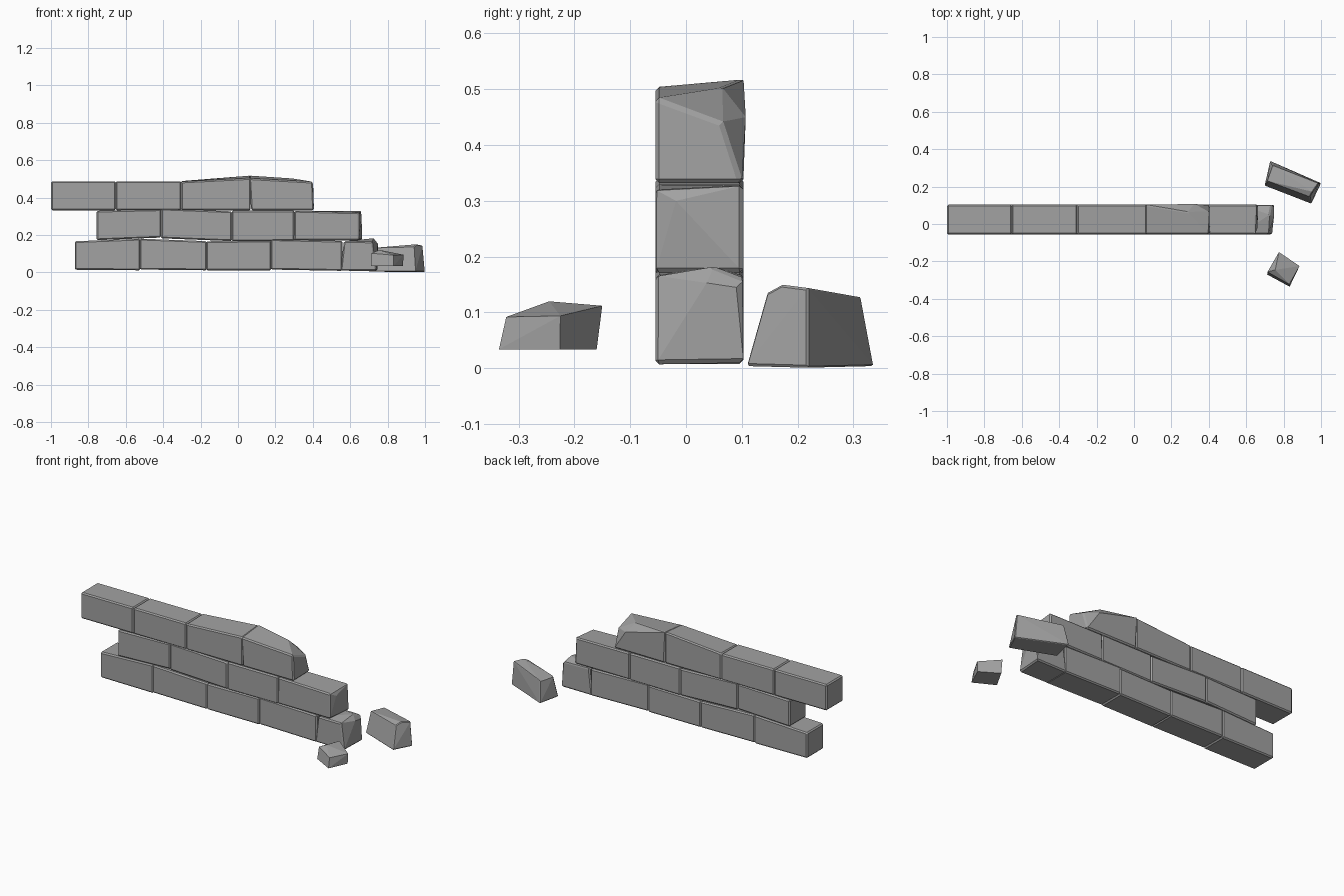
import bpy, bmesh, math

Y0, Y1 = -0.055, 0.103   # wall front and back

# Dark grey stone
mat = bpy.data.materials.new("dark_stone")
mat.diffuse_color = (0.36, 0.36, 0.36, 1)


def stone(name, pts, bevel=0.007):
    """Convex stone block through the given corner points, with worn bevelled edges."""
    me = bpy.data.meshes.new(name)
    bm = bmesh.new()
    for p in pts:
        bm.verts.new(p)
    bmesh.ops.convex_hull(bm, input=bm.verts[:])
    junk = [v for v in bm.verts if not v.link_faces]
    bmesh.ops.delete(bm, geom=junk, context='VERTS')
    bmesh.ops.dissolve_limit(bm, angle_limit=math.radians(5),
                             verts=bm.verts[:], edges=bm.edges[:])
    bmesh.ops.recalc_face_normals(bm, faces=bm.faces[:])
    bm.to_mesh(me)
    bm.free()
    me.materials.append(mat)
    ob = bpy.data.objects.new(name, me)
    bpy.context.collection.objects.link(ob)
    if bevel:
        b = ob.modifiers.new("worn_edges", 'BEVEL')
        b.width = bevel
        b.segments = 1
        b.limit_method = 'ANGLE'
        b.angle_limit = math.radians(50)
    return ob


def brick(name, xl, xr, bl, br, tl, tr, back=(0, 0)):
    """Regular brick: left/right x, bottom and top heights, extra height at the back."""
    pts = []
    for y, e in ((Y0, (0, 0)), (Y1, back)):
        pts += [(xl, y, bl), (xr, y, br), (xl, y, tl + e[0]), (xr, y, tr + e[1])]
    stone(name, pts)


# Regular bricks, course by course
courses = {
    "bottom_brick": [(-0.872, -0.522, .014, .011, .166, .180),
                     (-0.525, -0.167, .015, .011, .180, .167),
                     (-0.169, 0.179, .011, .011, .166, .170),
                     (0.176, 0.558, .015, .008, .177, .168)],
    "middle_brick": [(-0.756, -0.411, .172, .186, .329, .337),
                     (-0.412, -0.033, .182, .167, .341, .326),
                     (-0.033, 0.302, .166, .168, .330, .330)],
    "top_brick": [(-1.0, -0.653, .332, .332, .487, .487),
                  (-0.653, -0.304, .332, .332, .487, .487),
                  (-0.305, 0.068, .332, .332, .485, .504, (.003, .014))],
}
for name, rows in courses.items():
    for i, r in enumerate(rows):
        brick(f"{name}_{i + 1}", *r)

# Broken end bricks
stone("bottom_end_brick", [
    (.548, Y0, .009), (.738, Y0, .007), (.548, Y1, .009), (.747, Y1, .010),
    (.566, Y0, .166), (.718, Y0, .165), (.566, Y1, .166), (.735, Y1, .162),
    (.725, .050, .182), (.748, .037, .153), (.748, .090, .145)])
stone("middle_end_brick", [
    (.299, Y0, .171), (.645, Y0, .171), (.299, Y1, .171), (.663, Y1, .171),
    (.302, Y0, .329), (.647, Y0, .320), (.302, Y1, .329), (.656, Y1, .328),
    (.661, -.018, .300)])
stone("top_end_brick", [
    (.070, Y0, .332), (.406, Y0, .332), (.070, Y1, .332), (.403, .100, .332),
    (.060, Y0, .503), (.400, Y0, .484), (.060, Y1, .518),
    (.285, .065, .503), (.404, .065, .440), (.325, .107, .450)])

# Fallen rubble
stone("rubble_back", [
    (.728, .337, .004), (.698, .205, .004), (.948, .108, .004), (1.0, .218, .001),
    (.743, .314, .127), (.714, .230, .130), (.940, .145, .135),
    (.955, .172, .150), (.987, .218, .144)], 0.004)
stone("rubble_front", [
    (.775, -.160, .034), (.882, -.226, .034), (.832, -.335, .034), (.712, -.270, .034),
    (.775, -.150, .112), (.885, -.225, .094), (.830, -.322, .092), (.714, -.256, .102),
    (.755, -.245, .120)], 0)
